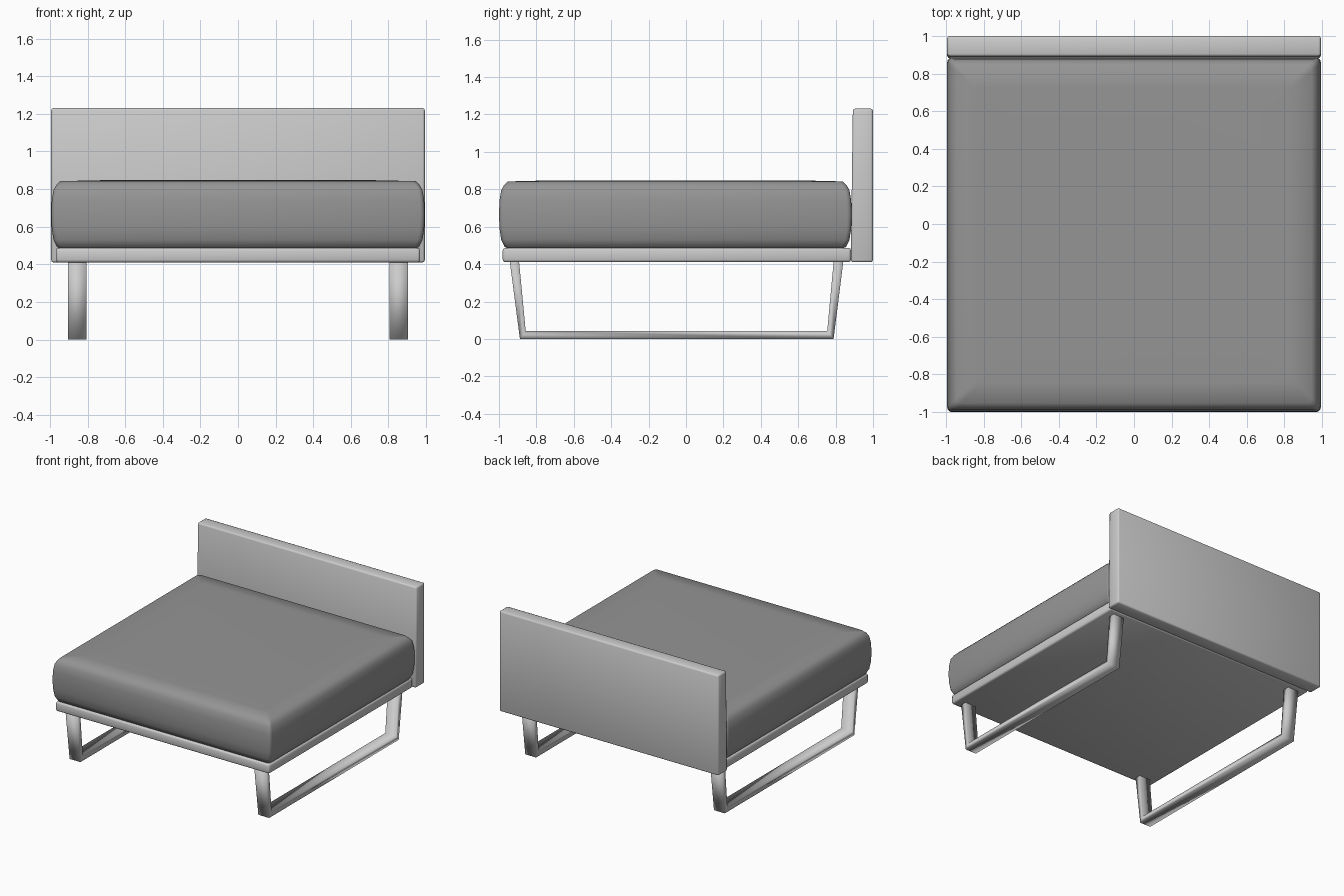
import bpy, bmesh, math

if "Cube" in bpy.data.objects:
    bpy.data.objects.remove(bpy.data.objects["Cube"])


def finish(name, bm, bevel=0.0, angle=35):
    bmesh.ops.recalc_face_normals(bm, faces=bm.faces)
    mesh = bpy.data.meshes.new(name)
    bm.to_mesh(mesh)
    bm.free()
    obj = bpy.data.objects.new(name, mesh)
    bpy.context.collection.objects.link(obj)
    if bevel:
        mod = obj.modifiers.new("Bevel", "BEVEL")
        mod.width = bevel
        mod.segments = 2
    bpy.ops.object.select_all(action="DESELECT")
    obj.select_set(True)
    bpy.context.view_layer.objects.active = obj
    bpy.ops.object.shade_smooth_by_angle(angle=math.radians(angle))
    return obj


def prism(name, x0, x1, profile, bevel=0.0, angle=35):
    """Extrude a (y, z) outline from x0 to x1."""
    bm = bmesh.new()
    face = bm.faces.new([bm.verts.new((x0, y, z)) for y, z in profile])
    ext = bmesh.ops.extrude_face_region(bm, geom=[face])
    for v in ext["geom"]:
        if isinstance(v, bmesh.types.BMVert):
            v.co.x = x1
    return finish(name, bm, bevel, angle)


def cushion(name, cy, half_x, half_y, levels, radius, steps=3):
    """Loft rounded rectangles; levels are (inset, z)."""
    bm = bmesh.new()
    rings = []
    for inset, z in levels:
        ring = []
        for q, (sx, sy) in enumerate([(1, 1), (-1, 1), (-1, -1), (1, -1)]):
            for i in range(steps + 1):
                a = math.pi / 2 * (q + i / steps)
                x = sx * (half_x - inset - radius) + radius * math.cos(a)
                y = cy + sy * (half_y - inset - radius) + radius * math.sin(a)
                ring.append(bm.verts.new((x, y, z)))
        rings.append(ring)
    n = len(rings[0])
    for low, high in zip(rings, rings[1:]):
        for i in range(n):
            j = (i + 1) % n
            bm.faces.new((low[i], low[j], high[j], high[i]))
    bm.faces.new(rings[0])
    bm.faces.new(rings[-1])
    return finish(name, bm, angle=60)


# Headboard, front face leaning very slightly
prism("headboard", -0.993, 0.993,
      [(0.881, 0.41), (1.0, 0.41), (1.0, 1.231), (0.892, 1.231)], 0.012, 100)

# Platform under the mattress
prism("platform", -0.968, 0.968,
      [(-0.98, 0.41), (0.882, 0.41), (0.882, 0.487), (-0.98, 0.487)], 0.014, 100)

# Bulging mattress with chamfered rims and a faint crown
mattress = cushion("mattress", -0.057, 0.993, 0.943,
                   [(0.05, 0.483), (0.03, 0.492), (0.012, 0.53), (0.003, 0.59),
                    (0.0, 0.665), (0.003, 0.74), (0.012, 0.795), (0.026, 0.82),
                    (0.048, 0.842), (0.16, 0.845), (0.30, 0.848)], 0.025)
dark = bpy.data.materials.new("dark_fabric")
dark.diffuse_color = (0.3, 0.3, 0.3, 1)
dark.use_nodes = True
dark.node_tree.nodes["Principled BSDF"].inputs["Base Color"].default_value = dark.diffuse_color
mattress.data.materials.append(dark)

# Leg frames: front leg, floor rail and back leg in one bent bar
leg_outline = [(-0.943, 0.42), (-0.888, 0.0), (0.789, 0.0), (0.842, 0.42),
               (0.79, 0.42), (0.755, 0.042), (-0.857, 0.042), (-0.893, 0.42)]
for side, x in (("right", 0.806), ("left", -0.904)):
    prism(side + "_leg_frame", x, x + 0.098, leg_outline, angle=100)
